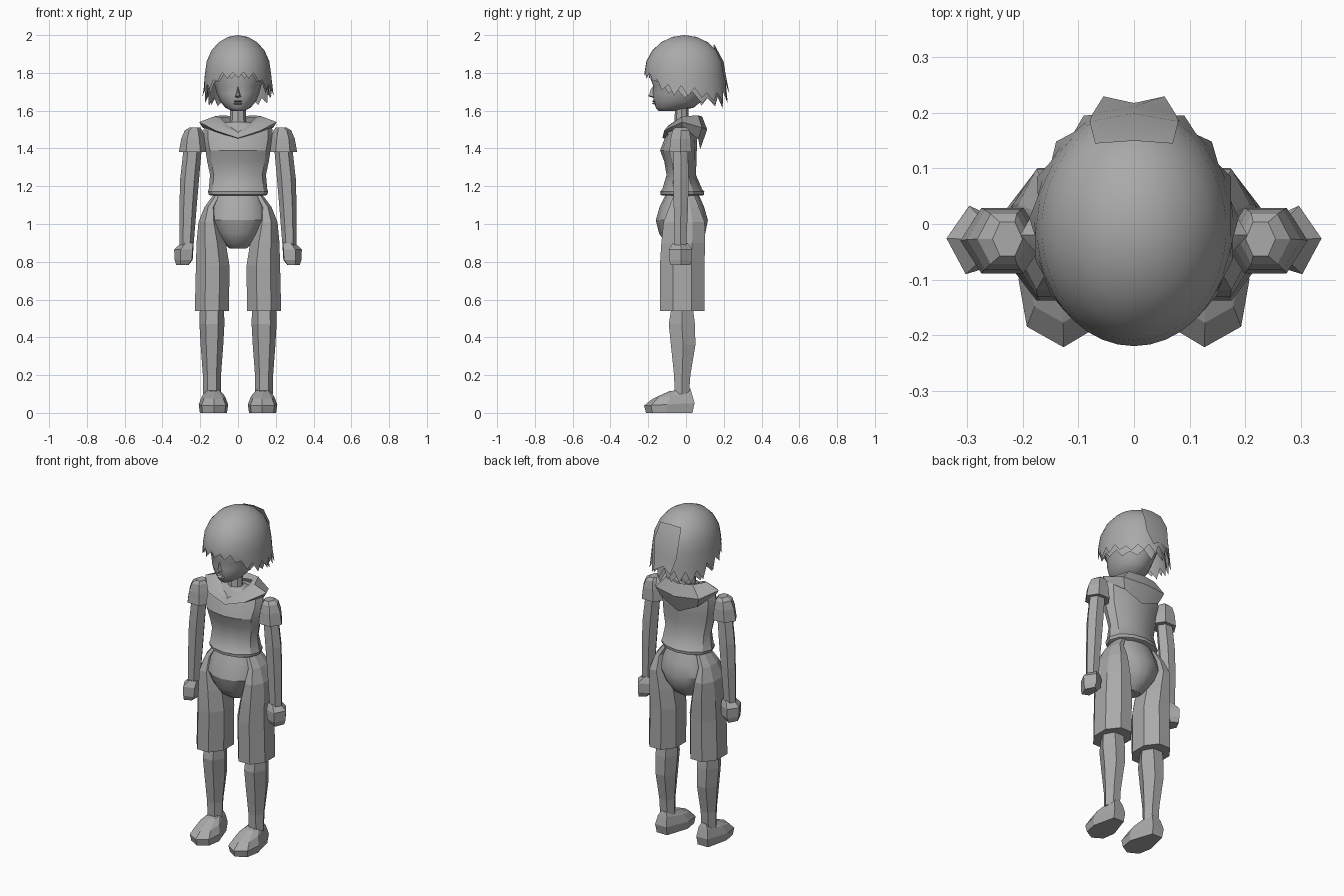
import bpy, bmesh, math, random

random.seed(4)
if "Cube" in bpy.data.objects:
    bpy.data.objects.remove(bpy.data.objects["Cube"], do_unlink=True)

grey = bpy.data.materials.new("plain grey")
grey.use_nodes = True
grey.diffuse_color = (0.4, 0.4, 0.4, 1)
bsdf = next(n for n in grey.node_tree.nodes if n.type == 'BSDF_PRINCIPLED')
bsdf.inputs["Base Color"].default_value = grey.diffuse_color
bsdf.inputs["Roughness"].default_value = 0.8


def ring(z, cx, cy, rx, ry, n, turn=0.5):
    """Ellipse of n points, counted from the front."""
    angles = [2 * math.pi * (i + turn) / n for i in range(n)]
    return [(cx + rx * math.sin(a), cy - ry * math.cos(a), z) for a in angles]


def loft(name, rows, closed=True, caps=True, smooth=30, mirror=False):
    """Skin rows of points into one mesh part."""
    bm = bmesh.new()
    grid = [[bm.verts.new(p) for p in row] for row in rows]
    n = len(rows[0])
    for low, high in zip(grid, grid[1:]):
        for i in range(n if closed else n - 1):
            j = (i + 1) % n
            bm.faces.new((low[i], low[j], high[j], high[i]))
    if closed and caps:
        bm.faces.new(grid[0])
        bm.faces.new(grid[-1])
    bmesh.ops.remove_doubles(bm, verts=bm.verts, dist=0.0005)
    bmesh.ops.recalc_face_normals(bm, faces=bm.faces)
    mesh = bpy.data.meshes.new(name)
    bm.to_mesh(mesh)
    bm.free()
    mesh.materials.append(grey)
    obj = bpy.data.objects.new(name, mesh)
    bpy.context.collection.objects.link(obj)
    if mirror:
        mod = obj.modifiers.new("mirror", 'MIRROR')
        mod.use_mirror_merge = False
    if smooth:
        bpy.ops.object.select_all(action='DESELECT')
        obj.select_set(True)
        bpy.context.view_layer.objects.active = obj
        bpy.ops.object.shade_smooth_by_angle(angle=math.radians(smooth))
    return obj


def body(name, rings, n, **options):
    """Centred part from (z, y, half width, half depth)."""
    return loft(name, [ring(z, 0, y, rx, ry, n, 0) for z, y, rx, ry in rings], **options)


def limb(name, rings, n, turn=0.5):
    """Mirrored faceted part from (z, x, y, half width, half depth)."""
    return loft(name, [ring(*r, n, turn) for r in rings], smooth=0, mirror=True)


# Torso, hips and neck
body("shirt", [(1.15, -.02, .145, .105), (1.155, -.02, .155, .115), (1.172, -.02, .16, .117),
               (1.185, -.02, .155, .105), (1.26, -.025, .148, .078), (1.33, -.03, .163, .085),
               (1.39, -.04, .172, .097), (1.46, -.025, .185, .085), (1.52, -.02, .18, .06),
               (1.54, -.02, .07, .045)], 12)
body("hips", [(1.16, -.02, .12, .085), (1.09, -.022, .15, .118), (1.02, -.022, .16, .138),
              (.95, -.02, .12, .122), (.9, -.02, .082, .09), (.87, -.02, .045, .045)], 14)
body("neck", [(1.48, -.025, .055, .045), (1.55, -.025, .043, .036), (1.66, -.02, .043, .036)], 8)

# Draped hood collar: rows run from the inner edge, over the fold, to the underside
half_rows = [
    [(0, -.085, 1.49), (.05, -.075, 1.52), (.095, -.03, 1.565), (.075, .03, 1.565), (0, .045, 1.55)],
    [(0, -.105, 1.485), (.085, -.095, 1.52), (.125, -.02, 1.57), (.09, .065, 1.575), (0, .085, 1.57)],
    [(0, -.125, 1.455), (.12, -.115, 1.495), (.205, -.02, 1.54), (.145, .085, 1.51), (0, .112, 1.5)],
    [(0, -.1, 1.45), (.11, -.095, 1.485), (.19, -.02, 1.515), (.12, .065, 1.45), (0, .075, 1.395)],
]
loft("hood", [row + [(-x, y, z) for x, y, z in row[-2:0:-1]] for row in half_rows], caps=False)

# Arms
limb("sleeve", [(1.38, .237, -.03, .076, .068), (1.45, .237, -.028, .064, .062),
                (1.495, .235, -.027, .047, .052), (1.512, .228, -.027, .027, .035)], 6)
limb("arm", [(1.4, .24, -.028, .048, .044), (1.24, .256, -.027, .05, .047),
             (1.1, .264, -.027, .046, .044), (.89, .273, -.03, .038, .036)], 6)
limb("hand", [(.9, .265, -.03, .035, .04), (.865, .283, -.03, .055, .065),
              (.81, .284, -.03, .052, .065), (.782, .292, -.03, .035, .055)], 5, 0.3)

# Legs
limb("shorts_leg", [(.54, .138, -.02, .098, .128), (.78, .134, -.02, .096, .128),
                    (.9, .142, -.015, .084, .125), (1.01, .152, -.01, .062, .118),
                    (1.09, .145, -.01, .035, .085), (1.15, .11, -.01, .025, .06)], 8)
limb("lower_leg", [(.56, .138, -.02, .064, .065), (.47, .138, -.022, .066, .08),
                   (.36, .138, -.015, .06, .075), (.2, .138, -.02, .048, .05),
                   (.1, .138, -.022, .047, .044)], 6)

# Feet: one outline, tapered up to the ankle
outline = [(.127, -.222), (.193, -.185), (.208, -.1), (.175, .045),
           (.1, .045), (.052, -.1), (.065, -.185)]


def foot_row(scale, z, slope, mid_y=-.09):
    return [(.13 + (x - .13) * scale, mid_y + (y + .09) * scale, z + slope * (y + .09))
            for x, y in outline]


loft("foot", [foot_row(.92, 0, 0), foot_row(1, .045, .05), foot_row(.78, .09, .12, -.075),
              foot_row(.42, .122, .06, -.035)], smooth=0, mirror=True)

# Head with a small nose and lips
body("head", [(1.597, -.11, .028, .033), (1.615, -.06, .066, .1), (1.65, -.045, .096, .126),
              (1.69, -.035, .112, .142), (1.73, -.025, .122, .148), (1.77, -.02, .135, .168),
              (1.85, -.01, .135, .165), (1.92, 0, .09, .11)], 16, smooth=50)
loft("nose", [[(-.018, -.165, 1.672), (0, -.165, 1.665), (.018, -.165, 1.672), (0, -.165, 1.74)],
              [(-.006, -.196, 1.68), (0, -.204, 1.678), (.006, -.196, 1.68), (0, -.186, 1.715)]])
for name, z in (("upper_lip", 1.65), ("lower_lip", 1.638)):
    loft(name, [ring(z - .006, 0, -.15, .022, .018, 8, 0), ring(z, 0, -.15, .028, .031, 8, 0),
                ring(z + .006, 0, -.15, .022, .02, 8, 0)])

# Hair: domes whose lower edge hangs in pointed locks
hang = [(0, 1.772), (35, 1.765), (48, 1.72), (70, 1.675), (95, 1.65), (125, 1.605), (180, 1.62)]


def hang_height(degrees):
    for (a, za), (b, zb) in zip(hang, hang[1:]):
        if degrees <= b:
            return za + (zb - za) * (degrees - a) / (b - a)


def hair(name, size, teeth, shift, lift):
    n = teeth * 2
    rows = []
    for step in range(6):
        lat = math.radians(90 - 18 * step)
        r = max(math.cos(lat), .001) * size
        rows.append(ring(1.8 + .2 * math.sin(lat) - (1 - size) * .1, 0, -.008,
                         .175 * r, .212 * r, n, shift))
    middle, tips = [], []
    for i in range(n):
        a = 2 * math.pi * (i + shift) / n
        deg = math.degrees(a) % 360
        deg = min(deg, 360 - deg)
        back = max(0, min(1, (deg - 40) / 60))
        z = hang_height(deg) + lift * back
        if i % 2:
            z += .035 + .03 * back
        else:
            z += random.uniform(-.005, .03) * back
        flare = size * (1 + (.09 if i % 2 == 0 else .02) * back)
        for row, t, f in ((middle, .5, size * (1 + .03 * back)), (tips, 1, flare)):
            row.append((.175 * f * math.sin(a), -.008 - .212 * f * math.cos(a),
                        1.8 + (z - 1.8) * t))
    loft(name, rows + [middle, tips], caps=False, smooth=40)


hair("hair_outer", 1.0, 19, 0, .02)
hair("hair_inner", .9, 14, 1, -.005)

# Layered lock at the back of the head
loft("back_lock", [[(-w, y, z), (0, y + bulge, z + rise), (w, y, z)] for w, y, z, bulge, rise in
                   [(.07, .145, 1.945, .005, .005), (.08, .185, 1.86, .014, 0),
                    (.075, .198, 1.78, .014, 0), (.055, .23, 1.69, -.012, .03)]],
     closed=False, smooth=40)
